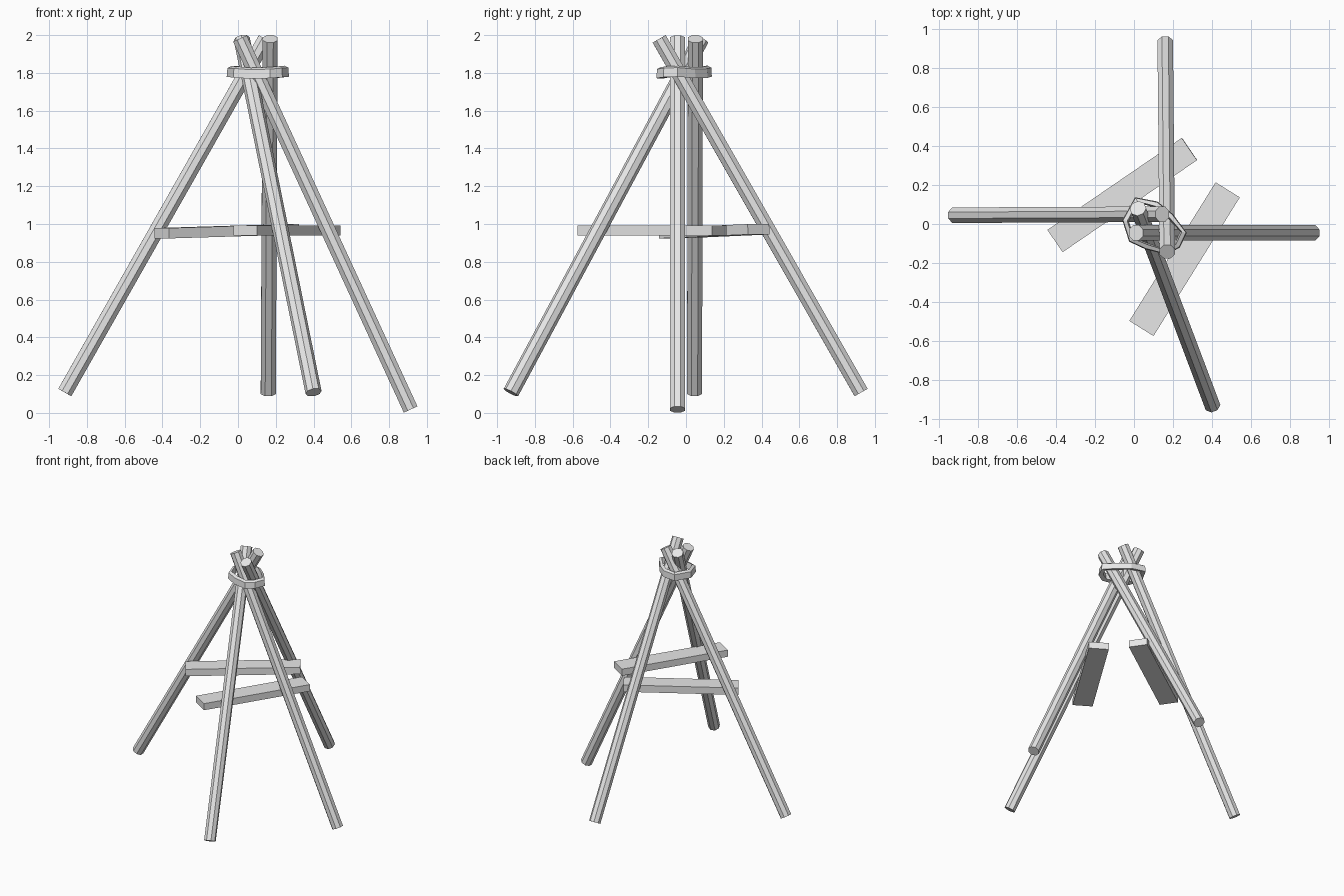
import bpy, bmesh, math
from mathutils import Vector, Matrix

if "Cube" in bpy.data.objects:
    bpy.data.objects.remove(bpy.data.objects["Cube"], do_unlink=True)

grey = bpy.data.materials.new("plain_grey")
grey.use_nodes = True
GREY = (0.8, 0.8, 0.8, 1)
grey.diffuse_color = GREY
grey.node_tree.nodes["Principled BSDF"].inputs["Base Color"].default_value = GREY


def finish(name, bm):
    """Turn a bmesh into a named, flat-faced object."""
    bmesh.ops.recalc_face_normals(bm, faces=bm.faces[:])
    mesh = bpy.data.meshes.new(name)
    bm.to_mesh(mesh)
    bm.free()
    mesh.materials.append(grey)
    obj = bpy.data.objects.new(name, mesh)
    bpy.context.collection.objects.link(obj)
    return obj


def pole(name, foot, tip, radius=0.043):
    """Eight-sided pole between two points."""
    foot, tip = Vector(foot), Vector(tip)
    axis = tip - foot
    turn = axis.to_track_quat('Z', 'Y').to_matrix().to_4x4()
    spin = Matrix.Rotation(math.pi / 8, 4, 'Z')
    bm = bmesh.new()
    bmesh.ops.create_cone(bm, cap_ends=True, segments=8, radius1=radius,
                          radius2=radius, depth=axis.length,
                          matrix=Matrix.Translation((foot + tip) / 2) @ turn @ spin)
    return finish(name, bm)


def plank(name, start, end, width, thick):
    """Flat board whose centre line runs from start to end."""
    start, end = Vector(start), Vector(end)
    along = (end - start).normalized()
    across = Vector((0, 0, 1)).cross(along).normalized()
    up = along.cross(across)
    frame = Matrix((along, across, up)).transposed().to_4x4()
    size = Matrix.Diagonal(((end - start).length, width, thick, 1))
    bm = bmesh.new()
    bmesh.ops.create_cube(bm, size=1,
                          matrix=Matrix.Translation((start + end) / 2) @ frame @ size)
    return finish(name, bm)


# Four poles crossing near the top
pole("right_pole", (-0.917, 0.045, 0.108), (0.145, 0.05, 1.98))
pole("back_pole", (0.16, 0.927, 0.108), (0.17, -0.142, 1.98))
pole("left_pole", (0.914, -0.045, 0.018), (0.01, -0.045, 1.982))
pole("front_pole", (0.40, -0.927, 0.108), (0.02, 0.08, 1.98))

# Two cross boards
plank("back_board", (-0.404, -0.087, 0.951), (0.284, 0.384, 0.972), 0.138, 0.055)
plank("front_board", (0.038, -0.535, 0.966), (0.48, 0.175, 0.966), 0.146, 0.053)

# Faceted binding: a slanted section swept around an uneven loop
loop = [(-0.06, 0.02, 1.806), (-0.025, -0.09, 1.804), (0.06, -0.13, 1.797),
        (0.17, -0.157, 1.800), (0.235, -0.12, 1.805), (0.27, -0.045, 1.808),
        (0.20, 0.05, 1.800), (0.12, 0.115, 1.802), (0.005, 0.137, 1.808)]
section = [(0, -0.028), (0.004, 0.02), (0.026, 0.03), (0.034, -0.022)]
centre = Vector((0.1, -0.01, 0))
bm = bmesh.new()
rings = []
for x, y, z in loop:
    inward = Vector((centre.x - x, centre.y - y, 0)).normalized()
    rings.append([bm.verts.new(Vector((x, y, z + h)) + inward * d) for d, h in section])
for i, ring in enumerate(rings):
    after = rings[(i + 1) % len(rings)]
    for j in range(len(section)):
        k = (j + 1) % len(section)
        bm.faces.new((ring[j], ring[k], after[k], after[j]))
finish("rope_binding", bm)
